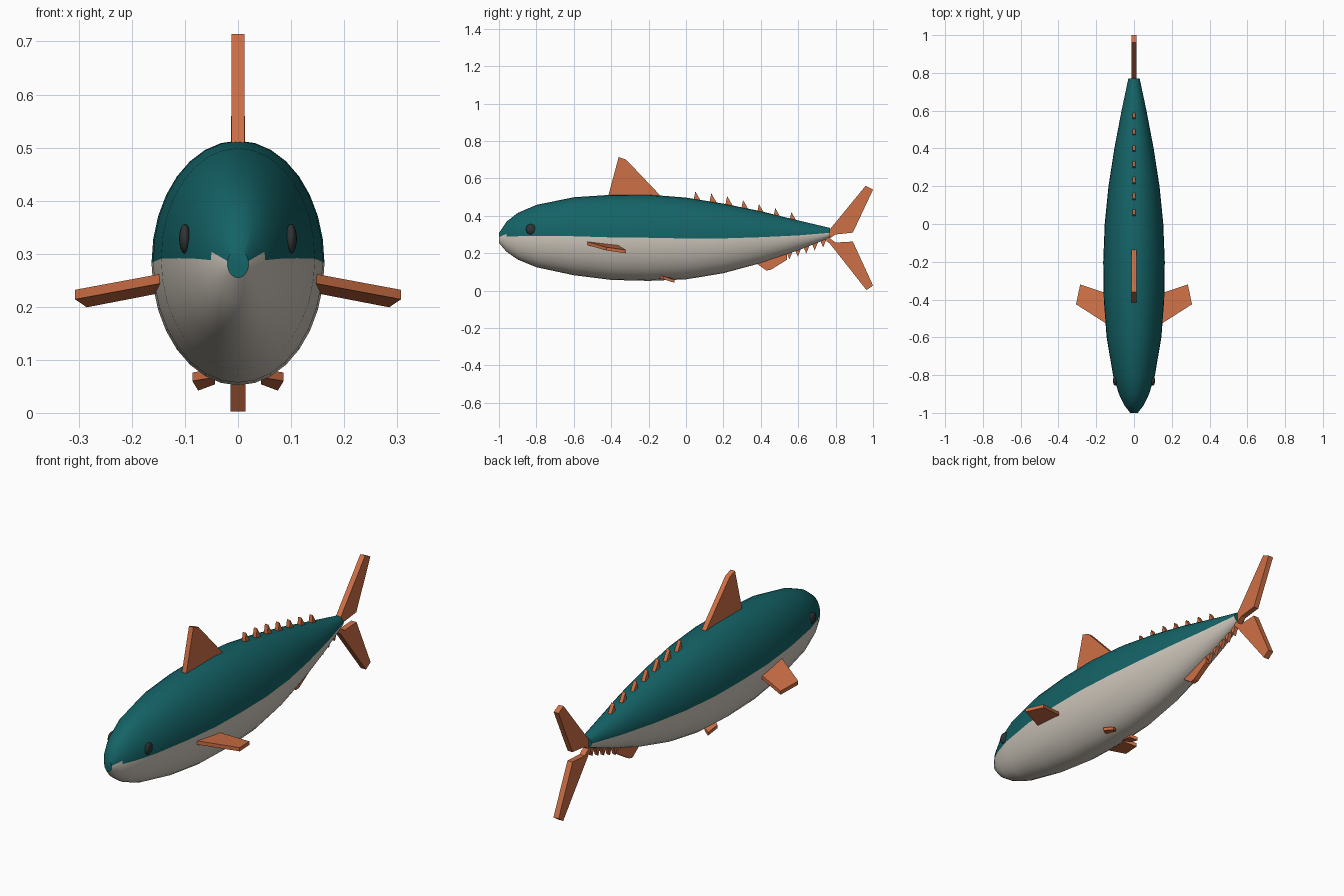
import bpy, bmesh, math
from mathutils import Vector

if "Cube" in bpy.data.objects:
    bpy.data.objects.remove(bpy.data.objects["Cube"])


def material(name, r, g, b):
    m = bpy.data.materials.new(name)
    m.diffuse_color = (r, g, b, 1)
    m.use_nodes = True
    m.node_tree.nodes["Principled BSDF"].inputs["Base Color"].default_value = m.diffuse_color
    return m


TEAL = material("teal", 0.007, 0.125, 0.135)
CREAM = material("cream", 0.62, 0.57, 0.50)
ORANGE = material("orange", 0.62, 0.16, 0.06)
DARK = material("dark grey", 0.03, 0.035, 0.035)


def finish(bm, name, mats):
    bmesh.ops.recalc_face_normals(bm, faces=bm.faces)
    me = bpy.data.meshes.new(name)
    bm.to_mesh(me)
    bm.free()
    for m in mats:
        me.materials.append(m)
    ob = bpy.data.objects.new(name, me)
    bpy.context.collection.objects.link(ob)
    return ob


def smooth(ob, angle):
    bpy.ops.object.select_all(action='DESELECT')
    ob.select_set(True)
    bpy.context.view_layer.objects.active = ob
    bpy.ops.object.shade_smooth_by_angle(angle=math.radians(angle))


def plate(name, points, offset):
    """Extrude a flat outline by an offset vector."""
    bm = bmesh.new()
    a = [bm.verts.new(p) for p in points]
    b = [bm.verts.new(Vector(p) + Vector(offset)) for p in points]
    bm.faces.new(a)
    bm.faces.new(b[::-1])
    for i in range(len(a)):
        j = (i + 1) % len(a)
        bm.faces.new((a[i], a[j], b[j], b[i]))
    return finish(bm, name, [ORANGE])


def upright_fin(name, profile, half):
    """Vertical fin from a side outline of (y, z) points."""
    return plate(name, [(-half, y, z) for y, z in profile], (2 * half, 0, 0))


# Body: elliptical rings given as y, half width, bottom, top
STATIONS = [
    (-1.0, .020, .255, .307), (-.96, .051, .208, .368), (-.90, .080, .166, .415),
    (-.80, .111, .125, .458), (-.60, .145, .082, .499), (-.40, .160, .057, .512),
    (-.20, .163, .052, .513), (0, .155, .060, .497), (.20, .135, .093, .465),
    (.40, .104, .147, .424), (.60, .066, .215, .375), (.77, .030, .283, .335)]
N = 32
bm = bmesh.new()
rings = []
for y, w, lo, hi in STATIONS:
    zc, h = (lo + hi) / 2, (hi - lo) / 2
    rings.append([bm.verts.new((w * math.cos(2 * math.pi * k / N), y,
                                zc + h * math.sin(2 * math.pi * k / N))) for k in range(N)])
for i in range(len(rings) - 1):
    for k in range(N):
        j = (k + 1) % N
        f = bm.faces.new((rings[i][k], rings[i][j], rings[i + 1][j], rings[i + 1][k]))
        # Cream belly below the widest line, one row higher at the snout
        rise = 1 if i == 0 else 0
        f.material_index = 0 if rise <= k < N // 2 - rise else 1
bm.faces.new(rings[0])
bm.faces.new(rings[-1])
smooth(finish(bm, "body", [TEAL, CREAM]), 40)

# Dorsal, anal and tail fins
upright_fin("dorsal_fin", [(-.42, .49), (-.36, .714), (-.32, .70), (-.12, .49)], .012)
upright_fin("anal_fin", [(.37, .15), (.43, .107), (.455, .112), (.54, .165), (.54, .21)], .013)
upright_fin("tail_upper", [(.755, .31), (.96, .56), (1.0, .54), (.892, .31), (.80, .30),
                           (.755, .27)], .013)
upright_fin("tail_lower", [(.75, .265), (.77, .25), (.965, .003), (1.0, .027), (.892, .262),
                           (.80, .257), (.755, .29)], .014)

# Finlets along the back and belly
TOP = [(.06, .53), (.145, .52), (.23, .505), (.315, .484), (.40, .462), (.487, .441), (.573, .42)]
for i, (y, z) in enumerate(TOP):
    upright_fin(f"top_finlet_{i + 1}", [(y - .022, z - .06), (y - .01, z), (y + .025, z - .06)], .009)
for i in range(5):
    y, z = .553 + .045 * i, .166 + .016 * i
    upright_fin(f"bottom_finlet_{i + 1}", [(y - .018, z + .045), (y, z), (y + .022, z + .055)], .009)

for side, s in (("right", 1), ("left", -1)):
    # Side fins
    plate(f"pectoral_fin_{side}",
          [(s * x, y, z) for x, y, z in ((.135, -.535, .264), (.307, -.425, .232),
                                         (.285, -.32, .217), (.135, -.37, .246))],
          (0, 0, -.018))
    plate(f"pelvic_fin_{side}",
          [(s * x, y, z) for x, y, z in ((.045, -.15, .083), (.086, -.12, .076),
                                         (.075, -.062, .058), (.043, -.08, .070))],
          (0, 0, -.016))
    # Eyes
    bm = bmesh.new()
    bmesh.ops.create_uvsphere(bm, u_segments=16, v_segments=10, radius=1)
    bmesh.ops.scale(bm, vec=(.011, .026, .028), verts=bm.verts)
    bmesh.ops.translate(bm, vec=(s * .100, -.83, .328), verts=bm.verts)
    smooth(finish(bm, f"eye_{side}", [DARK]), 60)
